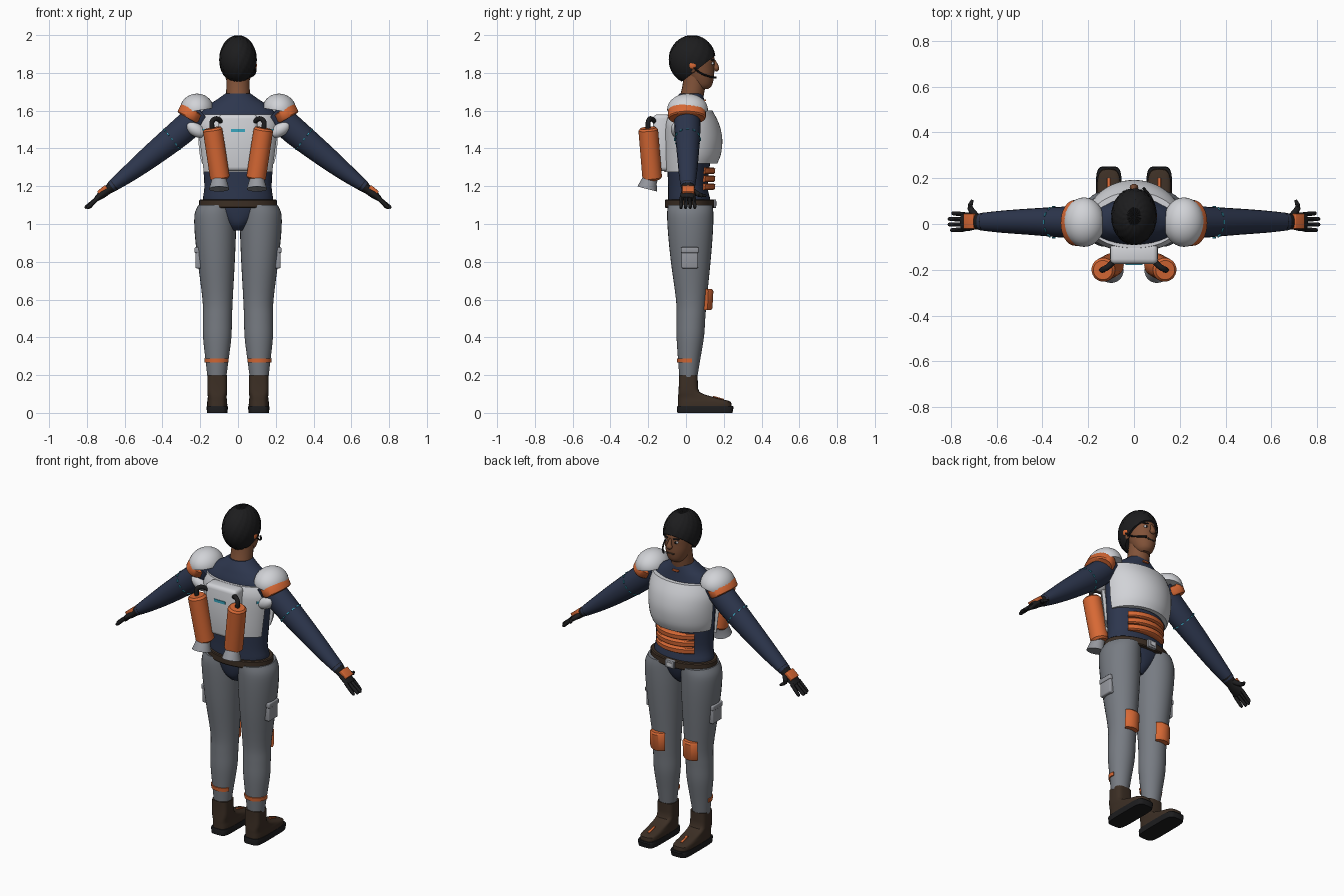
import bpy, bmesh
from math import sin, cos, pi, copysign
from mathutils import Vector, Matrix

old = bpy.data.objects.get("Cube")
if old:
    bpy.data.objects.remove(old)


def material(name, r, g, b):
    m = bpy.data.materials.new(name)
    m.use_nodes = True
    m.diffuse_color = (r, g, b, 1)
    m.node_tree.nodes["Principled BSDF"].inputs["Base Color"].default_value = (r, g, b, 1)
    return m


NAVY = material("navy suit", .026, .037, .075)
GREY = material("trouser grey", .185, .2, .225)
WHITE = material("armour white", .64, .65, .68)
ORANGE = material("orange", .68, .14, .035)
BROWN = material("dark brown leather", .045, .028, .018)
SKIN = material("skin", .22, .085, .04)
BLACK = material("black", .012, .012, .013)
CYAN = material("cyan light", .04, .38, .52)
STEEL = material("steel grey", .3, .31, .34)


def finish(bm, name, mat, mirror=False):
    """Turn a bmesh into an object with smooth faces and sharp corners."""
    bmesh.ops.recalc_face_normals(bm, faces=bm.faces)
    for f in bm.faces:
        f.smooth = True
    for e in bm.edges:
        e.smooth = e.calc_face_angle(0) < 0.65
    me = bpy.data.meshes.new(name)
    bm.to_mesh(me)
    bm.free()
    me.materials.append(mat)
    ob = bpy.data.objects.new(name, me)
    bpy.context.scene.collection.objects.link(ob)
    if mirror:
        ob.modifiers.new("Mirror", 'MIRROR').use_mirror_merge = False
    return ob


def spline(rows, k):
    """Resample rows of numbers with a Catmull-Rom spline."""
    if k < 2:
        return rows
    out, n = [], len(rows)
    for i in range(n - 1):
        four = [rows[max(0, min(n - 1, i + d))] for d in (-1, 0, 1, 2)]
        for s in range(k):
            t = s / k
            out.append([b + .5 * t * (c - a + t * (2 * a - 5 * b + 4 * c - d + t * (3 * (b - c) + d - a)))
                        for a, b, c, d in zip(*four)])
    return out + [rows[-1]]


def loft(name, rings, mat, mirror=False):
    bm = bmesh.new()
    vs = [[bm.verts.new(p) for p in ring] for ring in rings]
    n = len(vs[0])
    for a, b in zip(vs, vs[1:]):
        for j in range(n):
            bm.faces.new((a[j], a[(j + 1) % n], b[(j + 1) % n], b[j]))
    bm.faces.new(vs[0])
    bm.faces.new(vs[-1])
    return finish(bm, name, mat, mirror)


def unit_ring(n, p):
    angles = [2 * pi * j / n for j in range(n)]
    return [(copysign(abs(cos(a)) ** p, cos(a)), copysign(abs(sin(a)) ** p, sin(a))) for a in angles]


def body(name, rows, mat, mirror=False, p=1, k=4, n=32):
    """Stack of level rings; row = z, centre x, half width, back y, front y."""
    rings = [[(cx + rx * u, (y0 + y1) / 2 + (y1 - y0) / 2 * v, z) for u, v in unit_ring(n, p)]
             for z, cx, rx, y0, y1 in spline(rows, k)]
    return loft(name, rings, mat, mirror)


def tube(name, rows, mat, mirror=False, k=4, n=20):
    """Rings across a path; row = x, y, z, radius across, radius along y."""
    rows = spline(rows, k)
    pts = [Vector(r[:3]) for r in rows]
    rings = []
    for i, r in enumerate(rows):
        t = (pts[min(i + 1, len(pts) - 1)] - pts[max(i - 1, 0)]).normalized()
        side = Vector((0, 1, 0)).cross(t).normalized()
        fwd = t.cross(side)
        rings.append([pts[i] + side * r[3] * u + fwd * r[4] * v for u, v in unit_ring(n, 1)])
    return loft(name, rings, mat, mirror)


def shell(name, rows, a0, a1, th, mat, mirror=False, k=4, n=24):
    """Curved plate; angle 0 faces +y; row = z, centre x, centre y, outer rx, outer ry."""
    arc = [a0 + (a1 - a0) * j / n for j in range(n + 1)]
    rings = []
    for z, cx, cy, rx, ry in spline(rows, k):
        rings.append([(cx + (rx - d) * sin(a), cy + (ry - d) * cos(a), z)
                      for d, seq in ((0, arc), (th, arc[::-1])) for a in seq])
    return loft(name, rings, mat, mirror)


def box(name, c, size, mat, mirror=False, bevel=.004, rot=Matrix(), taper=1):
    bm = bmesh.new()
    bmesh.ops.create_cube(bm, size=1)
    for v in bm.verts:
        s = taper if v.co.z < 0 else 1
        v.co = Vector((v.co.x * size[0] * s, v.co.y * size[1], v.co.z * size[2]))
    if bevel:
        bmesh.ops.bevel(bm, geom=bm.edges[:], offset=bevel, segments=3, profile=.5, affect='EDGES')
    bm.transform(Matrix.Translation(c) @ rot.to_4x4())
    return finish(bm, name, mat, mirror)


def ball(name, c, r, mat, mirror=False, cut=None, rot=Matrix(), ripple=0):
    bm = bmesh.new()
    bmesh.ops.create_uvsphere(bm, u_segments=64 if ripple else 28, v_segments=20, radius=1)
    for i, v in enumerate(bm.verts):
        v.co *= 1 - (ripple if i % 4 == 0 else 0)
    bm.transform(Matrix.Translation(c) @ rot.to_4x4() @ Matrix.Diagonal((*r, 1)))
    if cut:
        g = bm.verts[:] + bm.edges[:] + bm.faces[:]
        bmesh.ops.bisect_plane(bm, geom=g, plane_co=cut[0], plane_no=cut[1], clear_inner=True)
        bmesh.ops.holes_fill(bm, edges=[e for e in bm.edges if e.is_boundary])
    return finish(bm, name, mat, mirror)


def turn(angle, axis):
    return Matrix.Rotation(angle, 3, axis)


# Suit torso, pelvis and neck
body("torso", [(.965, 0, .045, -.04, .06), (1.0, 0, .075, -.075, .095), (1.06, 0, .15, -.09, .12),
               (1.12, 0, .185, -.095, .13), (1.2, 0, .178, -.095, .115), (1.35, 0, .188, -.1, .13),
               (1.5, 0, .2, -.1, .135), (1.58, 0, .2, -.09, .11), (1.63, 0, .155, -.07, .1),
               (1.66, 0, .11, -.055, .095), (1.69, 0, .068, -.035, .09)], NAVY)
tube("neck", [(0, .025, 1.65, .064, .062), (0, .04, 1.72, .062, .06), (0, .05, 1.8, .06, .06)], SKIN)
box("collar_tab", (0, .1, 1.655), (.04, .012, .01), ORANGE, bevel=.002)

# Belt
body("belt", [(1.085, 0, .2, -.108, .145), (1.09, 0, .206, -.112, .15),
              (1.125, 0, .206, -.112, .15), (1.13, 0, .2, -.108, .145)], BROWN, k=1, n=40)
box("belt_buckle", (0, .15, 1.108), (.06, .02, .046), STEEL)
box("buckle_inset", (0, .161, 1.108), (.03, .004, .02), WHITE, bevel=0)

# Chest, back and belly armour
shell("chest_plate", [(1.32, 0, 0, .195, .165), (1.37, 0, 0, .208, .185), (1.45, 0, 0, .215, .192),
                      (1.53, 0, 0, .215, .175), (1.6, 0, 0, .2, .14)], -1.35, 1.35, .025, WHITE)
shell("back_plate", [(1.275, 0, 0, .188, .115), (1.35, 0, 0, .198, .12), (1.49, 0, 0, .216, .122),
                     (1.54, 0, 0, .212, .118), (1.58, 0, 0, .195, .105)], pi - 1.3, pi + 1.3, .02, WHITE)
shell("back_light", [(1.487, 0, 0, .219, .125), (1.503, 0, 0, .219, .125)],
      pi - 1.25, pi - .95, .006, CYAN, True, k=1)
for i in range(3):
    z = 1.18 + .042 * i
    shell("belly_strip_%d" % (i + 1), [(z, 0, 0, .165, .145), (z + .006, 0, 0, .172, .153),
          (z + .029, 0, 0, .172, .155), (z + .035, 0, 0, .165, .147)], -.85, .85, .035, ORANGE, k=1)

# Backpack, tanks, hoses and nozzles
box("backpack", (0, -.13, 1.43), (.21, .09, .3), WHITE, bevel=.022, taper=.88)
box("backpack_light", (0, -.176, 1.495), (.075, .006, .016), CYAN, bevel=0)
tube("tanks", [(.094, -.178, 1.235, .042, .042), (.096, -.179, 1.245, .052, .052),
               (.134, -.2, 1.497, .052, .052), (.136, -.201, 1.508, .042, .042)], ORANGE, True, k=1, n=28)
tube("nozzles", [(.102, -.182, 1.25, .036, .036), (.1, -.195, 1.225, .042, .042),
                 (.1, -.205, 1.185, .054, .054), (.1, -.204, 1.19, .04, .04)], STEEL, True, k=1, n=28)
tube("hoses", [(.135, -.2, 1.5, .013, .013), (.138, -.2, 1.54, .013, .013),
               (.115, -.188, 1.558, .013, .013), (.085, -.16, 1.54, .013, .013)], BLACK, True, n=12)

# Shoulder guards
ball("shoulder_caps", (.218, .008, 1.605), (.09, .108, .085), WHITE, True,
     cut=((.218, 0, 1.6), (.15, 0, 1)), rot=turn(.12, 'Y'))
tube("shoulder_bands", [(.235, .005, 1.607, .062, .094), (.24, .005, 1.6, .07, .1),
                        (.258, .005, 1.565, .07, .1), (.262, .005, 1.558, .062, .094)], ORANGE, True, k=1, n=32)
ball("armpit_guards", (.225, -.045, 1.5), (.058, .035, .035), WHITE, True, rot=turn(-.6, 'Y'))

# Sleeves with a dashed light ring
tube("sleeves", [(.19, .005, 1.59, .07, .07), (.3, .008, 1.49, .072, .068), (.46, .01, 1.36, .06, .057),
                 (.58, .01, 1.265, .045, .048), (.67, .01, 1.197, .03, .038)], NAVY, True)
axis = Vector((.777, 0, -.63))
up = Vector((.63, 0, .777))
for i in range(12):
    a = 2 * pi * i / 12
    out = up * cos(a) + Vector((0, 1, 0)) * sin(a)
    rot = Matrix((axis, out.cross(axis), out)).transposed()
    box("sleeve_light_%d" % (i + 1), Vector((.35, .008, 1.449)) + out * .068,
        (.006, .018, .007), CYAN, True, bevel=0, rot=rot)

# Gloves
tube("glove_palms", [(.655, .01, 1.208, .033, .04), (.69, .01, 1.18, .024, .034), (.72, .01, 1.157, .022, .04),
                     (.75, .008, 1.132, .014, .04)], BLACK, True)
for i in range(4):
    y = -.024 + .022 * i
    reach = (.8, .81, .81, .795)[i]
    tube("finger_%d" % (i + 1), [(.74, y, 1.14, .011, .01), (reach - .01, y * 1.1, 1.092, .01, .0095),
                                 (reach, y * 1.1, 1.084, .005, .005)], BLACK, True, k=2, n=10)
tube("thumbs", [(.685, .03, 1.18, .015, .015), (.715, .07, 1.155, .013, .013),
                (.705, .105, 1.15, .006, .006)], BLACK, True, k=3, n=10)
box("wrist_plates", (.718, .012, 1.18), (.055, .066, .024), ORANGE, True, rot=turn(.69, 'Y'))

# Trousers with pockets, knee pads and ankle bands
body("trouser_legs", [(.19, .112, .05, -.035, .06), (.28, .111, .061, -.042, .075), (.4, .11, .075, -.05, .095),
                      (.5, .109, .077, -.05, .102), (.6, .108, .08, -.053, .11), (.8, .115, .098, -.08, .13),
                      (.95, .12, .109, -.095, .142), (1.05, .12, .11, -.1, .145), (1.1, .11, .1, -.095, .14)], GREY, True)
box("thigh_pockets", (.209, .02, .82), (.034, .088, .11), STEEL, True, bevel=.008)
box("pocket_flaps", (.212, .02, .862), (.036, .094, .03), STEEL, True, bevel=.006)
shell("knee_pads", [(.545, .11, .03, .072, .104), (.555, .11, .03, .078, .11), (.645, .11, .03, .078, .115),
                    (.655, .11, .03, .072, .108)], -.7, .7, .03, ORANGE, True, k=1)
shell("ankle_bands", [(.266, .111, .016, .066, .063), (.288, .111, .016, .068, .065)],
      pi * .42, pi * 1.35, .01, ORANGE, True, k=1)

# Boots
body("boots", [(.03, .11, .053, -.042, .24), (.058, .11, .053, -.042, .238), (.07, .11, .051, -.042, .2),
               (.088, .11, .05, -.042, .13), (.11, .11, .052, -.04, .072), (.15, .11, .052, -.038, .063),
               (.2, .11, .051, -.038, .062)], BROWN, True, p=.55, k=2)
body("boot_soles", [(0, .11, .054, -.046, .246), (.03, .11, .057, -.048, .252), (.036, .11, .055, -.046, .248)],
     BLACK, True, p=.4, k=1)
box("boot_stripes", (.11, .172, .078), (.014, .06, .008), ORANGE, True, bevel=.002, rot=turn(-.28, 'X'))

# Head, hair and face
body("head", [(1.715, 0, .03, .06, .118), (1.735, 0, .05, .03, .138), (1.78, 0, .068, 0, .148),
              (1.83, 0, .078, -.03, .15), (1.88, 0, .082, -.05, .15), (1.93, 0, .072, -.04, .13),
              (1.96, 0, .04, 0, .09)], SKIN)
ball("hair", (0, .033, 1.87), (.1, .125, .13), BLACK, cut=((0, .15, 1.888), (0, -.14, .18)), ripple=.035)
ball("ears", (.08, .035, 1.83), (.012, .02, .03), SKIN, True)
tube("nose", [(0, .146, 1.868, .006, .008), (0, .158, 1.84, .012, .012), (0, .16, 1.822, .019, .015),
              (0, .153, 1.812, .01, .008)], SKIN, n=12)
ball("eyes", (.032, .14, 1.85), (.014, .008, .008), WHITE, True)
ball("pupils", (.032, .146, 1.85), (.006, .004, .007), BLACK, True)
box("eyebrows", (.034, .142, 1.87), (.034, .012, .007), BLACK, True, bevel=.002, rot=turn(-.25, 'Z'))
box("mouth", (0, .146, 1.777), (.045, .008, .008), BROWN, bevel=.002)

# Headset on one side
ball("headset_earpiece", (.09, .035, 1.84), (.01, .02, .02), ORANGE)
tube("headset_boom", [(.094, .035, 1.835, .005, .005), (.09, .075, 1.8, .005, .005),
                      (.072, .12, 1.782, .005, .005), (.04, .158, 1.775, .006, .006)], BLACK, n=8)
